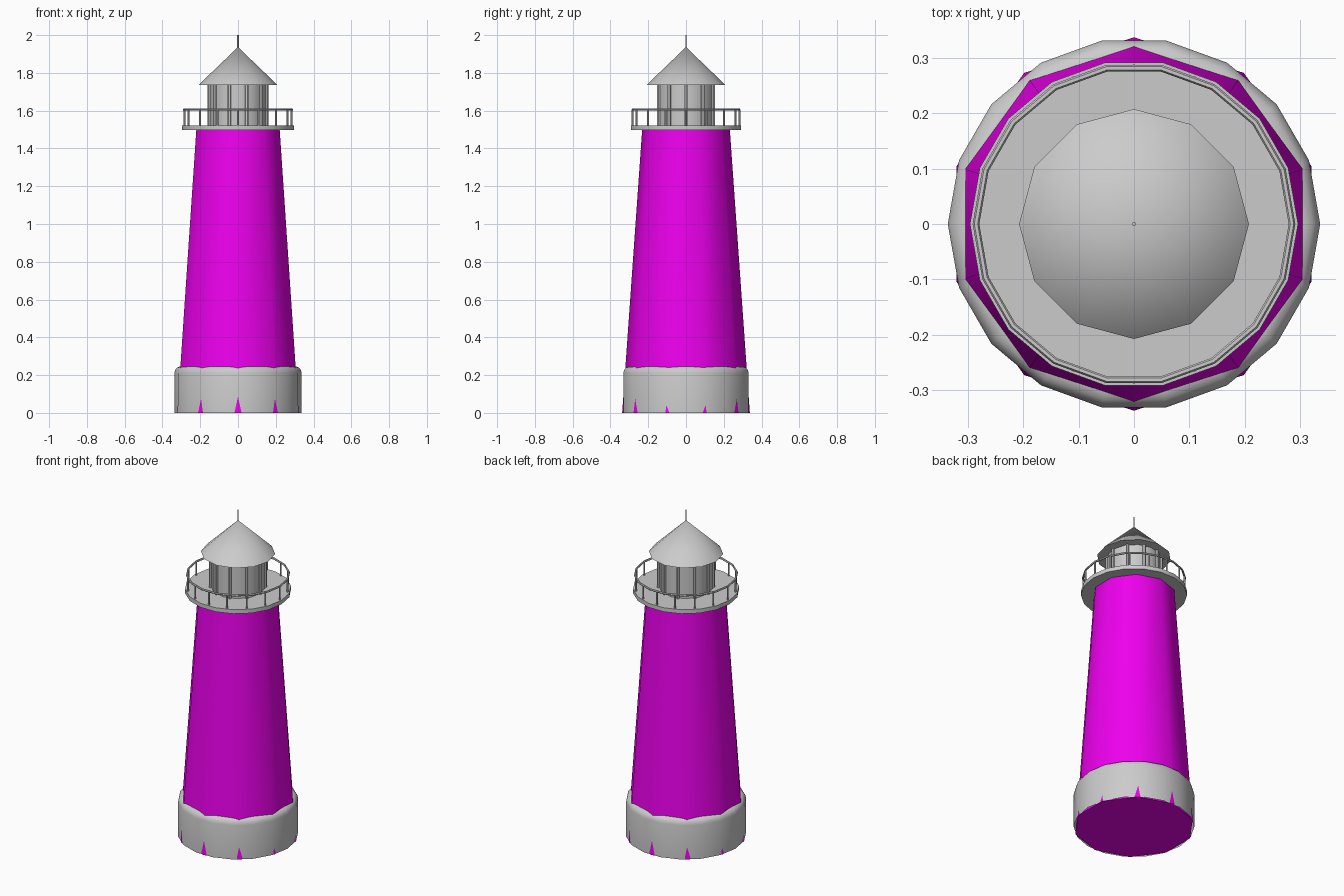
import bpy, bmesh
from math import pi, cos, sin, radians

if "Cube" in bpy.data.objects:
    bpy.data.objects.remove(bpy.data.objects["Cube"])


def finish(bm, name, color=None):
    bmesh.ops.recalc_face_normals(bm, faces=bm.faces)
    me = bpy.data.meshes.new(name)
    bm.to_mesh(me)
    bm.free()
    ob = bpy.data.objects.new(name, me)
    bpy.context.collection.objects.link(ob)
    if color:
        mat = bpy.data.materials.new(name + "_paint")
        mat.diffuse_color = color
        mat.use_nodes = True
        mat.node_tree.nodes["Principled BSDF"].inputs["Base Color"].default_value = mat.diffuse_color
        me.materials.append(mat)
    bpy.ops.object.select_all(action='DESELECT')
    ob.select_set(True)
    bpy.context.view_layer.objects.active = ob
    bpy.ops.object.shade_smooth_by_angle(angle=radians(40))
    return ob


def lathe(bm, profile, sides, start=0.0, center=(0, 0), caps=(True, True), closed=False):
    """Spin (radius, z) points around a vertical axis."""
    rings = []
    for r, z in profile:
        if r == 0:
            rings.append([bm.verts.new((center[0], center[1], z))] * sides)
        else:
            rings.append([bm.verts.new((center[0] + r * cos(start + 2 * pi * i / sides),
                                        center[1] + r * sin(start + 2 * pi * i / sides), z))
                          for i in range(sides)])
    pairs = list(zip(rings, rings[1:]))
    if closed:
        pairs.append((rings[-1], rings[0]))
    for a, b in pairs:
        for i in range(sides):
            j = (i + 1) % sides
            bm.faces.new(list(dict.fromkeys((a[i], a[j], b[j], b[i]))))
    if not closed:
        for ring, cap in zip((rings[0], rings[-1]), caps):
            if cap and len(set(ring)) > 2:
                bm.faces.new(ring)


def part(name, profile, sides, start=0.0, color=None, **kw):
    bm = bmesh.new()
    lathe(bm, profile, sides, start, **kw)
    return finish(bm, name, color)


def ring_of_posts(name, count, radius, r, z0, z1, sides=6):
    bm = bmesh.new()
    for i in range(count):
        a = 2 * pi * i / count
        lathe(bm, [(r, z0), (r, z1)], sides, a, (radius * cos(a), radius * sin(a)))
    return finish(bm, name)


# Tapered ten-sided tower
part("tower", [(0.338, 0), (0.232, 1.5)], 10, pi / 2, (0.85, 0.0, 0.85, 1))

# Rounded footing, open underneath where the tower fills it
part("footing", [(0.337, 0), (0.337, 0.21), (0.333, 0.227), (0.323, 0.24),
                 (0.308, 0.246), (0.28, 0.246)], 18, caps=(False, True))

# Gallery deck, handrail and posts
part("gallery_deck", [(0.297, 1.497), (0.297, 1.522)], 18)
rail = [(0.286 + 0.006 * cos(2 * pi * k / 6), 1.605 + 0.006 * sin(2 * pi * k / 6)) for k in range(6)]
part("gallery_rail", rail, 18, closed=True)
ring_of_posts("gallery_posts", 16, 0.284, 0.005, 1.52, 1.605)

# Lantern room with window bars
part("lantern_room", [(0.15, 1.52), (0.15, 1.737)], 12, pi / 2)
ring_of_posts("window_bars", 10, 0.152, 0.009, 1.52, 1.737)

# Conical roof and spire
part("roof", [(0.208, 1.737), (0, 1.937)], 12, pi / 2)
part("spire", [(0.004, 1.92), (0.004, 2.0)], 6)
